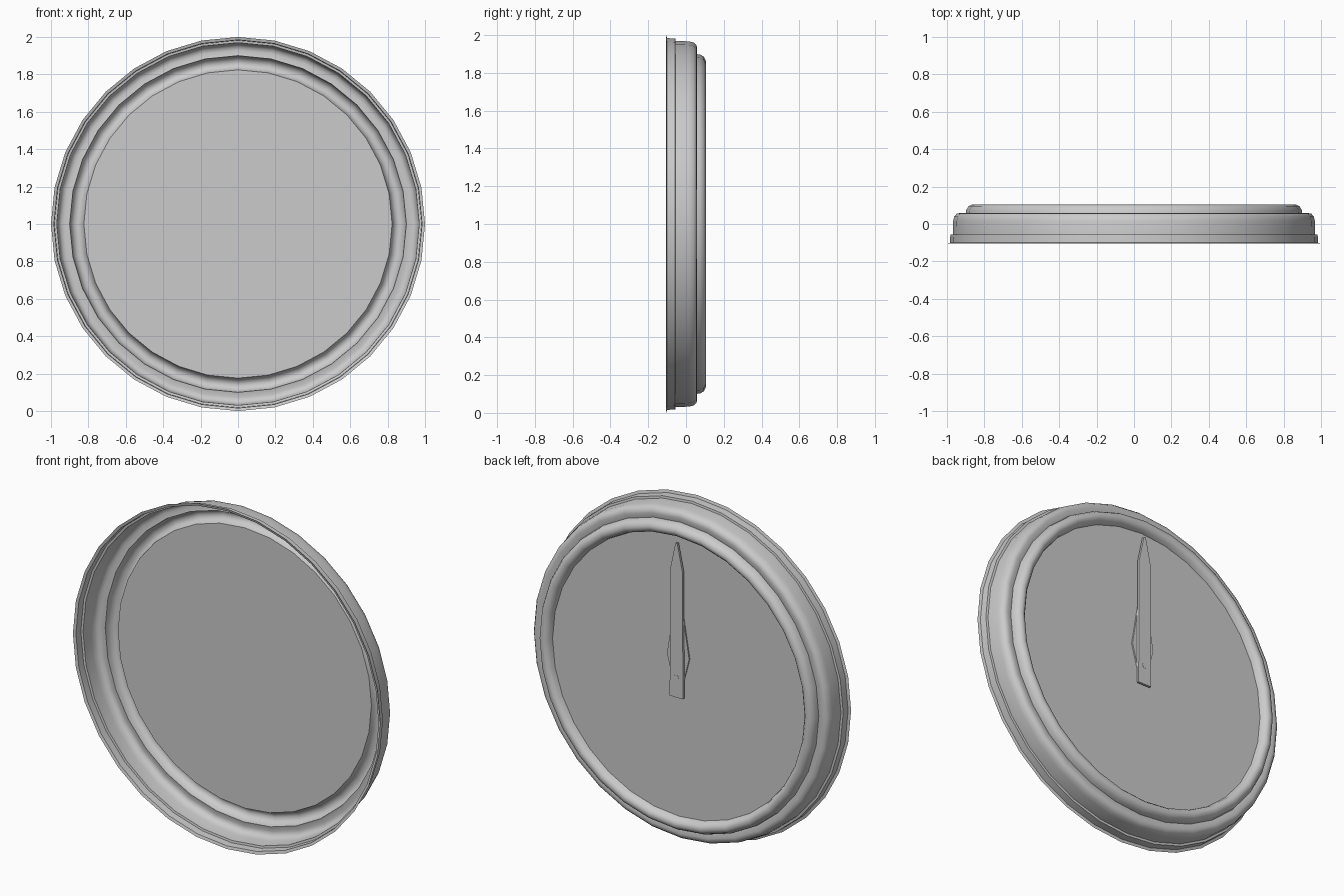
import bpy, bmesh, math

if "Cube" in bpy.data.objects:
    bpy.data.objects.remove(bpy.data.objects["Cube"])

SIDES = 32
CZ = 1.0          # height of the clock centre
DIAL_Y = 0.062    # depth of the recessed dial


def add_object(name, bm, smooth=None):
    bmesh.ops.recalc_face_normals(bm, faces=bm.faces)
    mesh = bpy.data.meshes.new(name)
    bm.to_mesh(mesh)
    bm.free()
    obj = bpy.data.objects.new(name, mesh)
    bpy.context.collection.objects.link(obj)
    if smooth:
        bpy.ops.object.select_all(action='DESELECT')
        obj.select_set(True)
        bpy.context.view_layer.objects.active = obj
        bpy.ops.object.shade_smooth_by_angle(angle=math.radians(smooth))
    return obj


def ring(bm, r, y, n=SIDES):
    return [bm.verts.new((r * math.sin(2 * math.pi * i / n), y,
                          CZ + r * math.cos(2 * math.pi * i / n))) for i in range(n)]


def lathe(name, profile):
    bm = bmesh.new()
    rings = [ring(bm, r, y) for r, y in profile]
    for a, b in zip(rings, rings[1:]):
        for i in range(SIDES):
            j = (i + 1) % SIDES
            bm.faces.new((a[i], a[j], b[j], b[i]))
    return add_object(name, bm, 50)


def plate(name, half_outline, y0, y1):
    """Flat plate from the right half of an outline, mirrored in x."""
    pts = half_outline + [(-x, z) for x, z in reversed(half_outline) if x > 0]
    bm = bmesh.new()
    a = [bm.verts.new((x, y0, CZ + z)) for x, z in pts]
    b = [bm.verts.new((x, y1, CZ + z)) for x, z in pts]
    bm.faces.new(a)
    bm.faces.new(b)
    for i in range(len(pts)):
        j = (i + 1) % len(pts)
        bm.faces.new((a[i], a[j], b[j], b[i]))
    return add_object(name, bm)


# Hollow case: rear flange, stepped wall, rounded shoulder, raised bezel
lathe("case", [
    (1.0, -0.105), (0.984, -0.1), (0.982, -0.057), (0.969, -0.055),
    (0.967, 0.015), (0.961, 0.04), (0.948, 0.055), (0.928, 0.059), (0.90, 0.052),
    (0.897, 0.075), (0.885, 0.095), (0.865, 0.105), (0.845, 0.1),
    (0.831, 0.085), (0.824, DIAL_Y)])

# Dial
bm = bmesh.new()
bm.faces.new(ring(bm, 0.824, DIAL_Y))
add_object("dial", bm)

# Hands, both pointing up
plate("hour_hand", [(0.03, -0.04), (0.072, 0.12), (0.0, 0.56)], 0.066, 0.074)
plate("minute_hand", [(0.043, -0.115), (0.04, 0.63), (0.006, 0.79)], 0.076, 0.09)

# Centre pin
bm = bmesh.new()
a, b = ring(bm, 0.017, 0.065, 8), ring(bm, 0.017, 0.091, 8)
bm.faces.new(b)
for i in range(8):
    bm.faces.new((a[i], a[(i + 1) % 8], b[(i + 1) % 8], b[i]))
add_object("centre_pin", bm)
